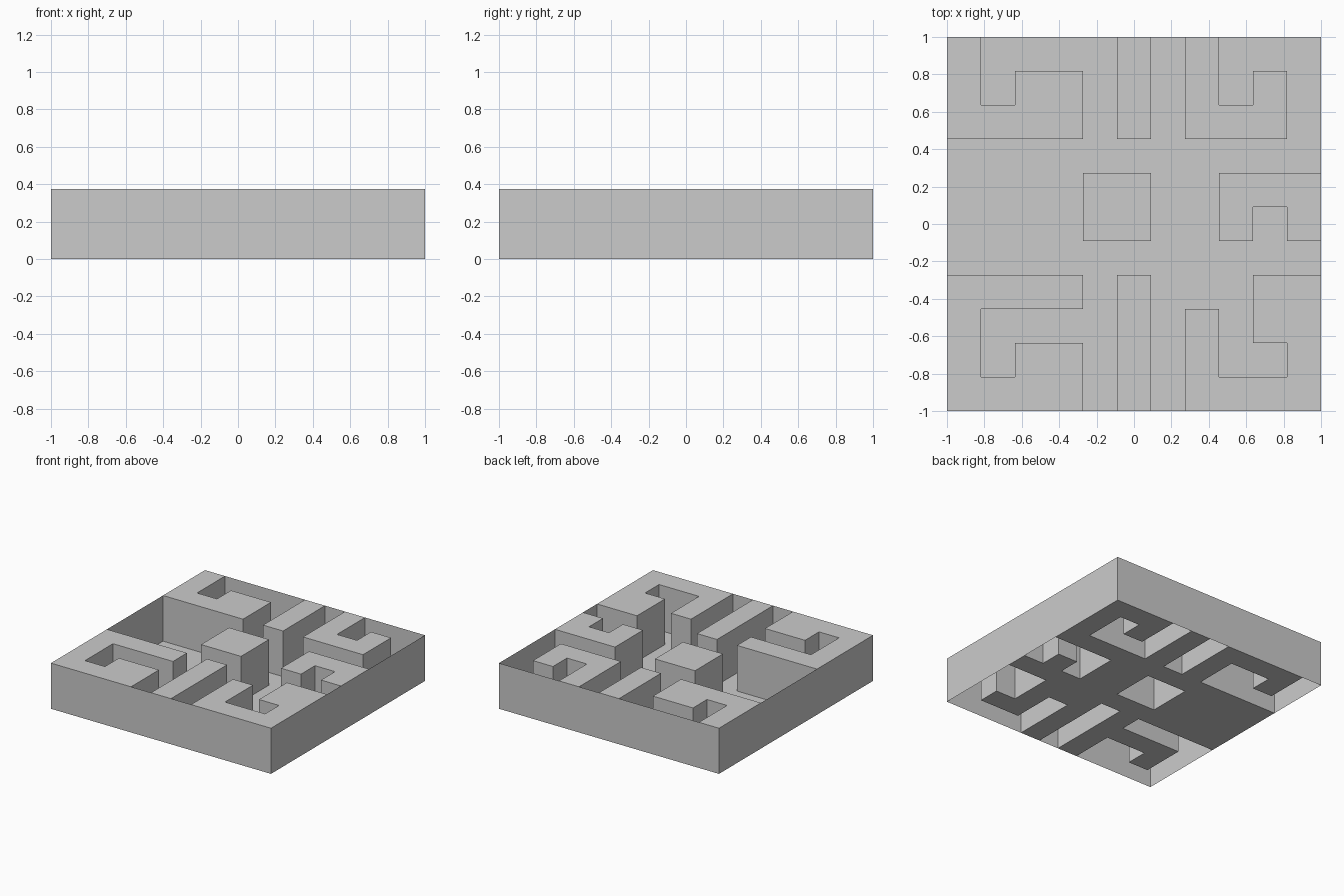
import bpy, bmesh

if "Cube" in bpy.data.objects:
    bpy.data.objects.remove(bpy.data.objects["Cube"])

# Plan of the tile, back row first: '#' raised block, '.' sunken channel
PLAN = [
    "#....#.#...",
    "#.##.#.#.#.",
    "####.#.###.",
    "...........",
    "....##..###",
    "....##..#.#",
    "...........",
    "####.#...##",
    "#....#.#.##",
    "#.##.#.#..#",
    "####.#.####",
][::-1]
N = len(PLAN)
CELL = 2 / N
HEIGHT = 0.375


def raised(i, j):
    return PLAN[j][i] == "#"


def inside(i, j):
    return 0 <= i < N and 0 <= j < N


def build(name, quads):
    bm = bmesh.new()
    for quad in quads:
        bm.faces.new([bm.verts.new((-1 + x * CELL, -1 + y * CELL, z * HEIGHT)) for x, y, z in quad])
    bmesh.ops.remove_doubles(bm, verts=bm.verts, dist=1e-4)
    mesh = bpy.data.meshes.new(name)
    bm.to_mesh(mesh)
    bm.free()
    obj = bpy.data.objects.new(name, mesh)
    bpy.context.collection.objects.link(obj)


# Cell sides: neighbour offset and the side's two corners, counter-clockwise
SIDES = [((0, -1), (0, 0), (1, 0)), ((1, 0), (1, 0), (1, 1)),
         ((0, 1), (1, 1), (0, 1)), ((-1, 0), (0, 1), (0, 0))]

blocks, floor, rim = [], [], []
for j in range(N):
    for i in range(N):
        high = raised(i, j)
        # Block top or channel floor
        (blocks if high else floor).append(
            [(i + a, j + b, int(high)) for a, b in ((0, 0), (1, 0), (1, 1), (0, 1))])
        for (di, dj), (ax, ay), (bx, by) in SIDES:
            wall = [(i + ax, j + ay, 0), (i + bx, j + by, 0),
                    (i + bx, j + by, 1), (i + ax, j + ay, 1)]
            if not inside(i + di, j + dj):
                rim.append(wall)        # thin outer wall, closed all round
            elif high and not raised(i + di, j + dj):
                blocks.append(wall)     # block side facing a channel

build("raised_blocks", blocks)
build("channel_floor", floor)
build("outer_wall", rim)
